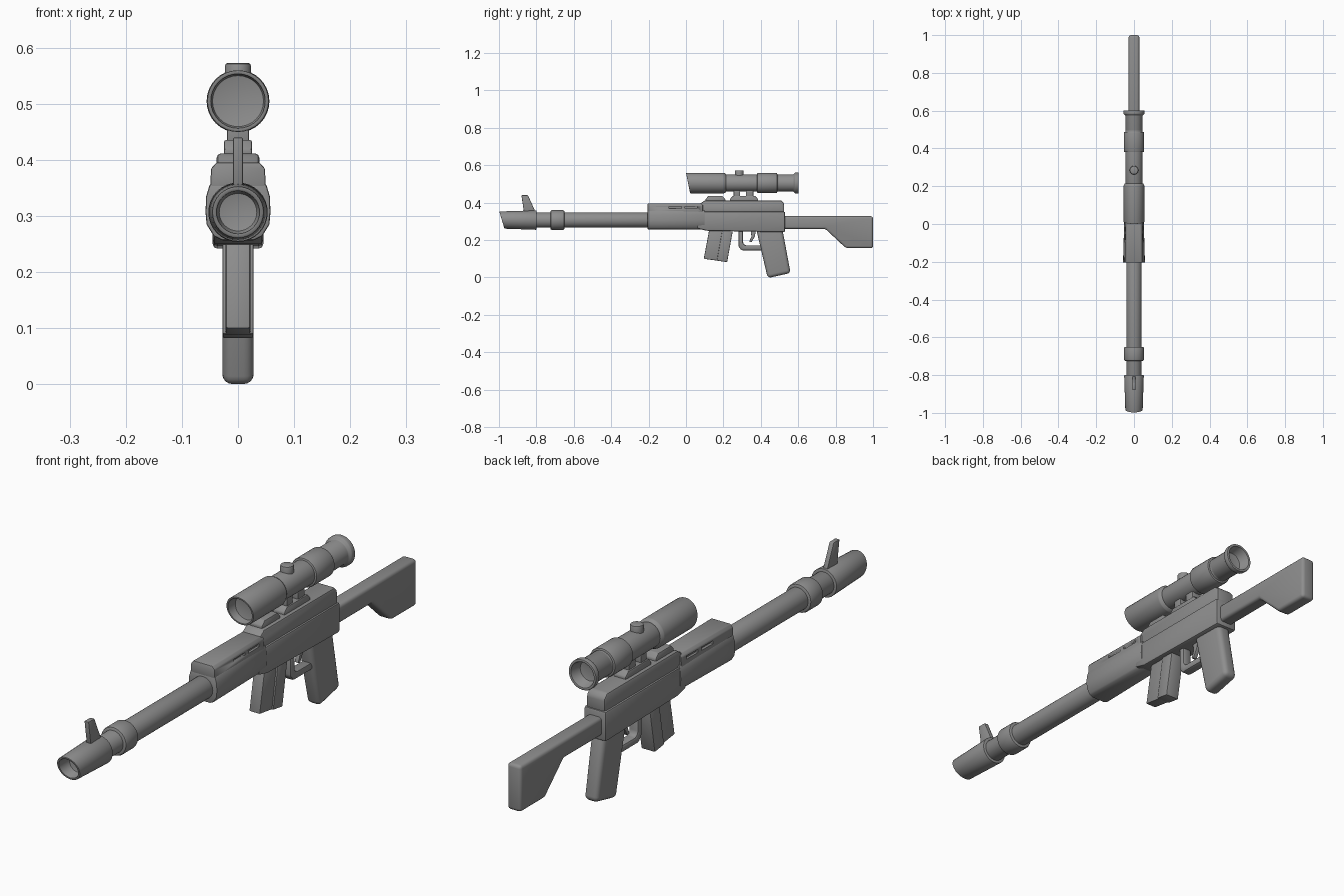
import bpy, bmesh, math
from mathutils import Vector

if "Cube" in bpy.data.objects:
    bpy.data.objects.remove(bpy.data.objects["Cube"])

gunmetal = bpy.data.materials.new("dark_grey")
gunmetal.diffuse_color = (0.27, 0.27, 0.27, 1)
gunmetal.use_nodes = True
gunmetal.node_tree.nodes["Principled BSDF"].inputs["Base Color"].default_value = gunmetal.diffuse_color


def finish(name, bm, bevel, segs=2):
    bmesh.ops.remove_doubles(bm, verts=bm.verts, dist=1e-5)
    bmesh.ops.recalc_face_normals(bm, faces=bm.faces)
    me = bpy.data.meshes.new(name)
    bm.to_mesh(me)
    bm.free()
    me.materials.append(gunmetal)
    ob = bpy.data.objects.new(name, me)
    bpy.context.collection.objects.link(ob)
    bpy.ops.object.select_all(action='DESELECT')
    ob.select_set(True)
    bpy.context.view_layer.objects.active = ob
    if bevel:
        m = ob.modifiers.new("bevel", 'BEVEL')
        m.width, m.segments, m.limit_method = bevel, segs, 'ANGLE'
        bpy.ops.object.modifier_apply(modifier=m.name)
    bpy.ops.object.shade_smooth_by_angle(angle=math.radians(35))
    return ob


def prism(name, pts, lo, hi, axis='x', bevel=0.006, segs=2, taper=1.0):
    """Extrude a (y, z) outline along x, or an (x, z) outline along y (x tapers)."""
    bm = bmesh.new()
    place = (lambda p, d: (d, p[0], p[1])) if axis == 'x' else (lambda p, d: (p[0], d, p[1]))
    a = [bm.verts.new(place(p, lo)) for p in pts]
    b = [bm.verts.new(place((p[0] * taper, p[1]), hi)) for p in pts]
    bm.faces.new(a)
    bm.faces.new(b)
    for i in range(len(pts)):
        j = (i + 1) % len(pts)
        bm.faces.new((a[i], a[j], b[j], b[i]))
    return finish(name, bm, bevel, segs)


def slab(name, y0, y1, z0, z1, half, bevel=0.006):
    return prism(name, [(y0, z0), (y1, z0), (y1, z1), (y0, z1)], -half, half, bevel=bevel)


def mirrored(half):
    return half + [(-x, z) for x, z in reversed(half)]


def lathe(name, profile, zc, bevel=0.004, slant=0, slant_end=0, n=32):
    """Spin (y, radius) points about the y axis; slant shears the front end."""
    bm = bmesh.new()
    vs = [bm.verts.new((0, y, r)) for y, r in profile]
    es = [bm.edges.new(p) for p in zip(vs, vs[1:])]
    bmesh.ops.spin(bm, geom=vs + es, cent=(0, 0, 0), axis=(0, 1, 0),
                   angle=2 * math.pi, steps=n, use_merge=True)
    top = max(r for _, r in profile)
    for v in bm.verts:
        if v.co.y < slant_end:
            v.co.y += slant * (top - v.co.z)
        v.co.z += zc
    return finish(name, bm, bevel)


BARREL_Z, SCOPE_Z = 0.307, 0.505

# Barrel, ring and hollow slanted muzzle
lathe("barrel", [(-0.85, 0), (-0.85, 0.041), (-0.15, 0.041), (-0.15, 0)], BARREL_Z)
lathe("barrel_ring", [(-0.725, 0), (-0.725, 0.053), (-0.65, 0.053), (-0.65, 0)], BARREL_Z, 0.008)
lathe("muzzle", [(-0.93, 0), (-0.93, 0.034), (-1.0, 0.038), (-1.0, 0.046),
                 (-0.80, 0.052), (-0.80, 0)], BARREL_Z, 0.002, 0.3, -0.98)
prism("front_sight", [(-0.865, 0.34), (-0.80, 0.34), (-0.845, 0.44), (-0.88, 0.44)],
      -0.009, 0.009, bevel=0.003)

# Handguard: rounded lower shell, top cover and vent slots
prism("handguard", mirrored([(0.028, 0.257), (0.043, 0.264), (0.056, 0.285), (0.058, 0.307),
                             (0.057, 0.335), (0.050, 0.358)]),
      -0.205, 0.10, 'y', 0.004, taper=0.85)
cover = prism("handguard_cover", mirrored([(0.050, 0.345), (0.048, 0.385), (0.038, 0.396)]),
              -0.205, 0.09, 'y', 0.003, taper=0.9)
for i in range(2):
    y = -0.09 + 0.085 * i
    cutter = slab("slot_cutter", y, y + 0.065, 0.368, 0.379, 0.08, 0)
    core = slab("slot_core", y - 0.01, y + 0.075, 0.36, 0.385, 0.036, 0)
    cutter.hide_render = True
    m = cover.modifiers.new("slot", 'BOOLEAN')
    m.operation, m.object, m.solver = 'DIFFERENCE', cutter, 'EXACT'
    bpy.context.view_layer.objects.active = cover
    bpy.ops.object.modifier_apply(modifier=m.name)
    bpy.data.objects.remove(cutter)

# Receiver
prism("receiver_lower", [(0.06, 0.262), (0.11, 0.25), (0.53, 0.242), (0.53, 0.352), (0.06, 0.352)],
      -0.045, 0.045, bevel=0.008)
prism("receiver_upper", [(0.06, 0.34), (0.525, 0.34), (0.525, 0.395), (0.51, 0.412),
                         (0.10, 0.412), (0.06, 0.385)], -0.038, 0.038, bevel=0.008)

# Scope mounts
for name, y0, y1 in (("front_rail", 0.105, 0.21), ("rear_rail", 0.235, 0.385)):
    prism(name, [(y0, 0.40), (y1, 0.40), (y1, 0.42), (y1 - 0.015, 0.436),
                 (y0 + 0.015, 0.436), (y0, 0.42)], -0.025, 0.025, bevel=0.004)
for name, y0, y1 in (("front_mount", 0.255, 0.29), ("rear_mount", 0.32, 0.36)):
    slab(name, y0, y1, 0.425, 0.475, 0.020, 0.003)

# Scope with hollow ends
lathe("scope_bell", [(0.05, 0), (0.05, 0.046), (0.0, 0.048), (0.0, 0.055),
                     (0.203, 0.055), (0.215, 0.048), (0.215, 0)], SCOPE_Z, 0.002, 0.2, 0.02)
lathe("scope_tube", [(0.19, 0), (0.19, 0.046), (0.50, 0.046), (0.50, 0)], SCOPE_Z)
lathe("scope_ring", [(0.38, 0), (0.38, 0.054), (0.488, 0.054), (0.488, 0)], SCOPE_Z, 0.006)
lathe("eyepiece", [(0.47, 0), (0.47, 0.046), (0.575, 0.046), (0.582, 0.056), (0.602, 0.056),
                   (0.602, 0.046), (0.56, 0.038), (0.56, 0)], SCOPE_Z, 0.003)
bm = bmesh.new()
bmesh.ops.create_cone(bm, cap_ends=True, segments=24, radius1=0.023, radius2=0.023, depth=0.05)
bmesh.ops.translate(bm, verts=bm.verts, vec=Vector((0, 0.285, 0.548)))
finish("scope_knob", bm, 0.005)

# Magazine: narrow front, wider rear half
prism("magazine", [(0.125, 0.26), (0.25, 0.26), (0.217, 0.083), (0.095, 0.100)],
      -0.022, 0.022, bevel=0.004)
prism("magazine_rear", [(0.195, 0.26), (0.252, 0.26), (0.22, 0.082), (0.165, 0.09)],
      -0.028, 0.028, bevel=0.004)

# Trigger and guard
prism("trigger_guard", [(0.28, 0.255), (0.28, 0.165), (0.298, 0.145), (0.42, 0.145), (0.42, 0.172),
                        (0.316, 0.172), (0.305, 0.183), (0.305, 0.255)], -0.019, 0.019, bevel=0.008)
prism("trigger", [(0.345, 0.255), (0.375, 0.255), (0.368, 0.22), (0.350, 0.188),
                  (0.338, 0.192), (0.350, 0.22)], -0.008, 0.008, bevel=0.002)

# Pistol grip and stock
prism("grip", [(0.375, 0.26), (0.515, 0.26), (0.559, 0.024), (0.437, -0.003)],
      -0.028, 0.028, bevel=0.018, segs=4)
prism("stock", [(0.50, 0.260), (0.745, 0.260), (0.855, 0.157), (1.0, 0.157), (1.0, 0.328),
                (0.50, 0.328)], -0.028, 0.028, bevel=0.012, segs=3)
